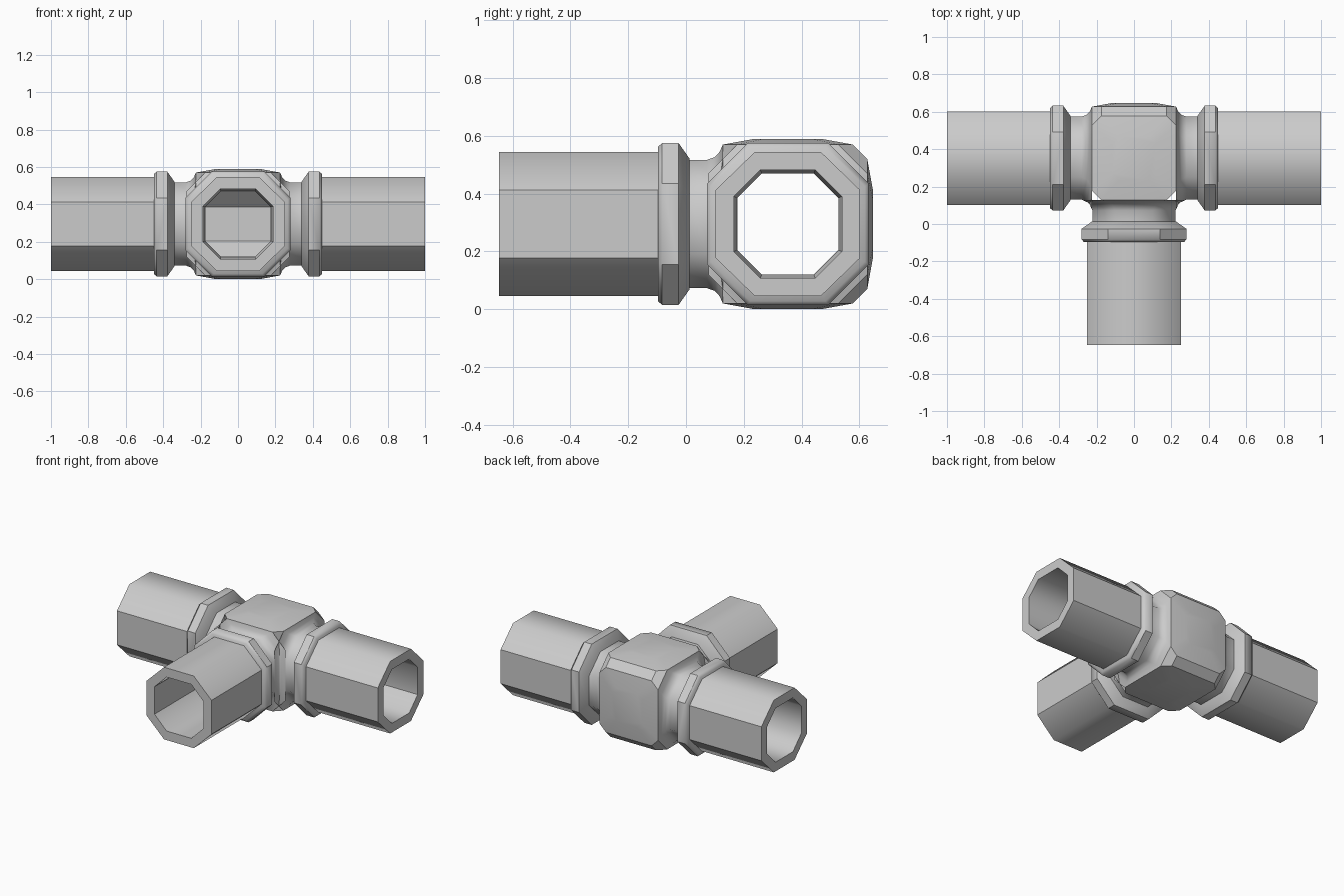
import bpy, bmesh, math

if "Cube" in bpy.data.objects:
    bpy.data.objects.remove(bpy.data.objects["Cube"])

CY, CZ = 0.3525, 0.295          # centre of the junction
ARMS = {"right": lambda d, u, v: (d, CY + u, CZ + v),
        "left": lambda d, u, v: (-d, CY + u, CZ + v),
        "front": lambda d, u, v: (u, CY - d, CZ + v)}


def octagon(h, a=None, b=None):
    """Chamfered square: half size h, half flats a (top) and b (side)."""
    a = a or h * 0.455
    b = b or h * 0.471
    return [(h, -b), (h, b), (a, h), (-a, h), (-h, b), (-h, -b), (-a, -h), (a, -h)]


def finish(name, bm, angle):
    bmesh.ops.recalc_face_normals(bm, faces=bm.faces)
    me = bpy.data.meshes.new(name)
    bm.to_mesh(me)
    bm.free()
    ob = bpy.data.objects.new(name, me)
    bpy.context.collection.objects.link(ob)
    if angle:
        shade(ob, angle)
    return ob


def select(ob):
    bpy.ops.object.select_all(action='DESELECT')
    ob.select_set(True)
    bpy.context.view_layer.objects.active = ob


def shade(ob, angle):
    select(ob)
    bpy.ops.object.shade_smooth_by_angle(angle=math.radians(angle))


def sleeve(name, profile, place, angle):
    """Closed hollow loft; profile = (distance, half size[, flat])."""
    bm = bmesh.new()
    rings = []
    for d, h, *flat in profile:
        f = flat[0] if flat else None
        rings.append([bm.verts.new(place(d, u, v)) for u, v in octagon(h, f, f)])
    for i in range(len(rings)):
        r, s = rings[i], rings[(i + 1) % len(rings)]
        for k in range(8):
            n = (k + 1) % 8
            bm.faces.new((r[k], r[n], s[n], s[k]))
    return finish(name, bm, angle)


# Three identical arms: flared neck, collar and hollow pipe
NECK = [(.225, .275, .175), (.236, .25, .14), (.252, .232, .115), (.28, .222),
        (.345, .222), (.345, .175, .09), (.225, .175, .09)]
COLLAR = [(.34, .226), (.378, .28, .14), (.435, .28, .14), (.45, .267, .13),
          (.45, .187, .095), (.34, .175, .09)]
PIPE = [(.45, .25), (1, .25), (1, .187, .095), (.45, .187, .095)]
for side, place in ARMS.items():
    sleeve(side + "_neck", NECK, place, 60)
    sleeve(side + "_collar", COLLAR, place, 44)
    sleeve(side + "_pipe", PIPE, place, 45)

# Junction body: hull of three bulged panels (top, bottom, back)
PANELS = [lambda d, u, v: (u, CY + v, CZ + d),
          lambda d, u, v: (u, CY + v, CZ - d),
          lambda d, u, v: (u, CY + d, CZ + v)]
bm = bmesh.new()
for place in PANELS:
    for d, h, f in ((.275, .225, .175), (.295, .115, .08)):
        for u, v in octagon(h, f, f):
            bm.verts.new(place(d, u, v))
bmesh.ops.convex_hull(bm, input=bm.verts)
bmesh.ops.dissolve_limit(bm, angle_limit=0.01, verts=bm.verts, edges=bm.edges)
body = finish("junction_body", bm, None)


# Bores cut through the body
def bore(name, place, d0, d1):
    bm = bmesh.new()
    ends = [[bm.verts.new(place(d, u, v)) for u, v in octagon(.175, .09, .09)]
            for d in (d0, d1)]
    for k in range(8):
        n = (k + 1) % 8
        bm.faces.new((ends[0][k], ends[0][n], ends[1][n], ends[1][k]))
    for e in ends:
        bm.faces.new(e)
    ob = finish(name, bm, None)
    ob.hide_render = True
    return ob


for name, arm, d0 in (("bore_across", "right", -.5), ("bore_front", "front", -.02)):
    cutter = bore(name, ARMS[arm], d0, .5)
    mod = body.modifiers.new(name, 'BOOLEAN')
    mod.operation = 'DIFFERENCE'
    mod.solver = 'EXACT'
    mod.object = cutter
    select(body)
    bpy.ops.object.modifier_apply(modifier=mod.name)
    bpy.data.objects.remove(cutter)
shade(body, 30)
